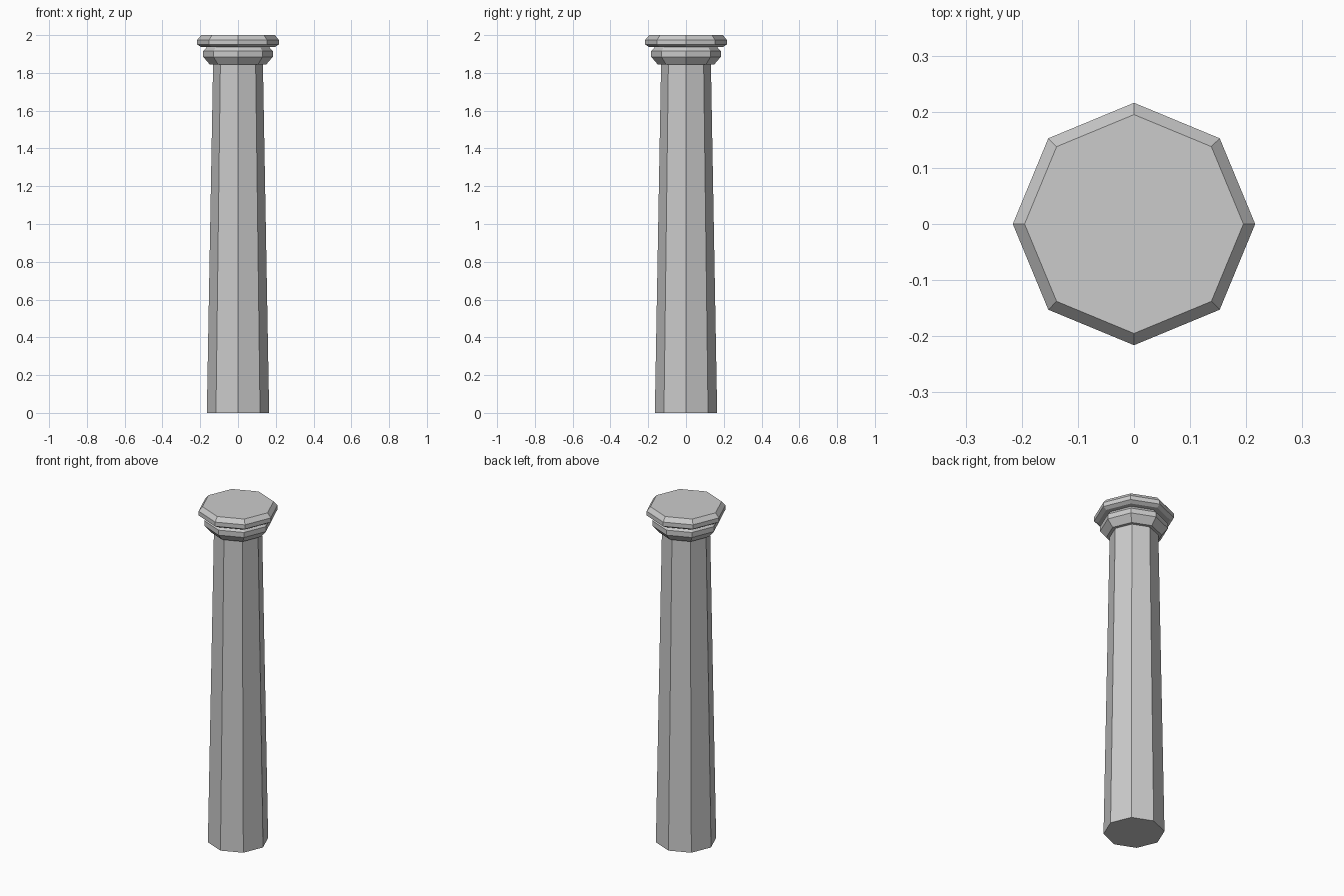
import bpy, bmesh
from math import cos, sin, pi

if "Cube" in bpy.data.objects:
    bpy.data.objects.remove(bpy.data.objects["Cube"])

SIDES = 8

def lathe(name, profile):
    """Closed eight-sided solid from (radius, height) pairs, bottom to top."""
    bm = bmesh.new()
    rings = [[bm.verts.new((r * cos(2 * pi * i / SIDES), r * sin(2 * pi * i / SIDES), z))
              for i in range(SIDES)] for r, z in profile]
    for a, b in zip(rings, rings[1:]):
        for i in range(SIDES):
            j = (i + 1) % SIDES
            bm.faces.new((a[i], a[j], b[j], b[i]))
    bm.faces.new(rings[0][::-1])
    bm.faces.new(rings[-1])
    mesh = bpy.data.meshes.new(name)
    bm.to_mesh(mesh)
    bm.free()
    obj = bpy.data.objects.new(name, mesh)
    bpy.context.collection.objects.link(obj)
    return obj

# Tapered shaft and the stacked mouldings of the capital, as one profile
lathe("column", [
    (0.165, 0.0), (0.132, 1.845),                                    # shaft
    (0.15, 1.845), (0.184, 1.885), (0.184, 1.915), (0.165, 1.937),   # lower moulding
    (0.195, 1.937), (0.216, 1.95), (0.216, 1.975), (0.195, 2.0),     # top slab
])
